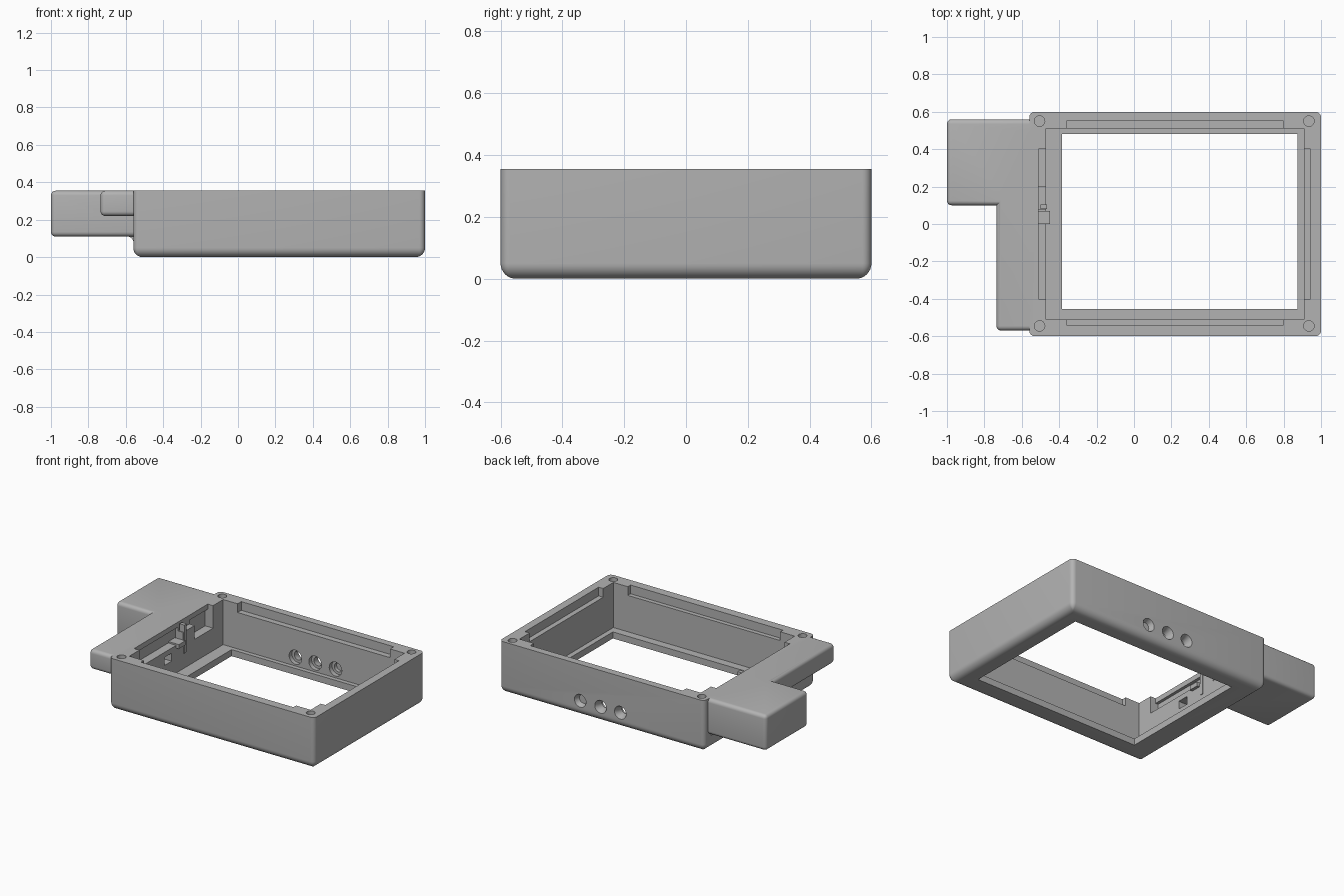
import bpy, bmesh, math
from mathutils import Matrix

cube = bpy.data.objects.get("Cube")
if cube:
    bpy.data.objects.remove(cube, do_unlink=True)

grey = bpy.data.materials.new("matt grey")
grey.use_nodes = True
grey.diffuse_color = (0.45, 0.45, 0.45, 1)
grey.node_tree.nodes["Principled BSDF"].inputs["Base Color"].default_value = grey.diffuse_color

TOP = 0.355


def finish(name, bm):
    bmesh.ops.recalc_face_normals(bm, faces=bm.faces)
    mesh = bpy.data.meshes.new(name)
    bm.to_mesh(mesh)
    bm.free()
    mesh.materials.append(grey)
    obj = bpy.data.objects.new(name, mesh)
    bpy.context.collection.objects.link(obj)
    return obj


def box(name, x, y, z, radius=0):
    bm = bmesh.new()
    bmesh.ops.create_cube(bm, size=1)
    for v in bm.verts:
        for i, (lo, hi) in enumerate((x, y, z)):
            v.co[i] = hi if v.co[i] > 0 else lo
    if radius:
        bmesh.ops.bevel(bm, geom=list(bm.edges), offset=radius, segments=5,
                        profile=0.5, affect='EDGES')
    return finish(name, bm)


def cylinder(name, centre, r1, r2, depth, along_y=False):
    bm = bmesh.new()
    turn = Matrix.Rotation(-math.pi / 2, 4, 'X') if along_y else Matrix()
    bmesh.ops.create_cone(bm, cap_ends=True, segments=32, radius1=r1, radius2=r2,
                          depth=depth, matrix=Matrix.Translation(centre) @ turn)
    return finish(name, bm)


def combine(target, tool, operation):
    mod = target.modifiers.new("combine", 'BOOLEAN')
    mod.operation, mod.solver, mod.object = operation, 'EXACT', tool
    bpy.context.view_layer.objects.active = target
    bpy.ops.object.modifier_apply(modifier=mod.name)
    bpy.data.objects.remove(tool, do_unlink=True)


def tray(name, x, y, height, corner, round_bottom):
    """Solid block with rounded uprights and a rolled bottom edge."""
    bm = bmesh.new()
    rings = []
    steps = 8
    levels = []
    for i in range(steps + 1):
        a = math.pi / 2 * i / steps
        levels.append((round_bottom * (1 - math.sin(a)), round_bottom * (1 - math.cos(a))))
    levels.append((0, height))
    for inset, z in levels:
        r = max(corner - inset, 0.003)
        ring = []
        for q, (cx, cy) in enumerate(((x[1] - inset - r, y[1] - inset - r),
                                      (x[0] + inset + r, y[1] - inset - r),
                                      (x[0] + inset + r, y[0] + inset + r),
                                      (x[1] - inset - r, y[0] + inset + r))):
            for k in range(7):
                a = (q + k / 6) * math.pi / 2
                ring.append(bm.verts.new((cx + r * math.cos(a), cy + r * math.sin(a), z)))
        rings.append(ring)
    for low, high in zip(rings, rings[1:]):
        for i in range(len(low)):
            j = (i + 1) % len(low)
            bm.faces.new((low[i], low[j], high[j], high[i]))
    bm.faces.new(rings[0])
    bm.faces.new(rings[-1])
    return finish(name, bm)


def fillet(name, x, z, r, y):
    """Concave strip filling the corner under the side pod."""
    bm = bmesh.new()
    arc = [(x - r + r * math.sin(a), z - r + r * math.cos(a))
           for a in (math.pi / 2 * i / 6 for i in range(7))]
    pts = arc + [(x + 0.02, z - r), (x + 0.02, z + 0.02), (x - r, z + 0.02)]
    face = bm.faces.new([bm.verts.new((px, y[0], pz)) for px, pz in pts])
    out = bmesh.ops.extrude_face_region(bm, geom=[face])
    bmesh.ops.translate(bm, vec=(0, y[1] - y[0], 0),
                        verts=[g for g in out["geom"] if isinstance(g, bmesh.types.BMVert)])
    return finish(name, bm)


# Outer shell with the two side pods
case = tray("case", (-0.56, 1), (-0.6, 0.6), TOP, 0.03, 0.05)
combine(case, box("large_pod", (-1, -0.49), (0.1, 0.56), (0.11, TOP), 0.025), 'UNION')
combine(case, box("small_pod", (-0.735, -0.49), (-0.57, 0.2), (0.22, TOP), 0.025), 'UNION')
combine(case, fillet("pod_fillet", -0.557, 0.112, 0.04, (0.13, 0.53)), 'UNION')

cutters = [
    # Main cavity and floor window
    box("cavity", (-0.47, 0.91), (-0.51, 0.51), (0.045, 0.5)),
    box("window", (-0.385, 0.875), (-0.455, 0.48), (-0.1, 0.1)),
    # Rim notches
    box("back_notch", (-0.36, 0.8), (0.45, 0.55), (0.295, 0.5)),
    box("front_notch", (-0.36, 0.8), (-0.54, -0.45), (0.295, 0.5)),
    box("left_notch", (0.85, 0.945), (-0.4, 0.4), (0.295, 0.5)),
    box("right_notch", (-0.51, -0.43), (-0.4, 0.4), (0.295, 0.5)),
    # Recesses in the pod wall and the port below
    box("long_recess", (-0.53, -0.43), (-0.4, 0.075), (0.235, 0.32)),
    box("short_recess", (-0.53, -0.43), (0.2, 0.4), (0.2, 0.32)),
    box("port", (-0.7, -0.43), (-0.13, -0.05), (0.145, 0.2)),
]
# Screw holes in the corners
for x in (-0.505, 0.935):
    for y in (-0.545, 0.55):
        cutters.append(cylinder("screw_hole", (x, y, TOP), 0.028, 0.028, 0.2))
# Button holes, recessed from both sides
for x in (0.08, 0.23, 0.385):
    cutters.append(cylinder("button_hole", (x, 0.56, 0.105), 0.03, 0.03, 0.3, True))
    cutters.append(cylinder("inner_recess", (x, 0.5, 0.105), 0.048, 0.048, 0.08, True))
    cutters.append(cylinder("outer_flare", (x, 0.585, 0.105), 0.03, 0.046, 0.04, True))
for cutter in cutters:
    combine(case, cutter, 'DIFFERENCE')

# Small retaining post and peg on the inner wall
post = box("retaining_post", (-0.5, -0.465), (0.08, 0.105), (0.15, 0.345))
peg = box("retaining_peg", (-0.54, -0.45), (0, 0.07), (0.215, 0.245))

bpy.ops.object.select_all(action='DESELECT')
case.select_set(True)
bpy.context.view_layer.objects.active = case
bpy.ops.object.shade_smooth_by_angle(angle=math.radians(30))
